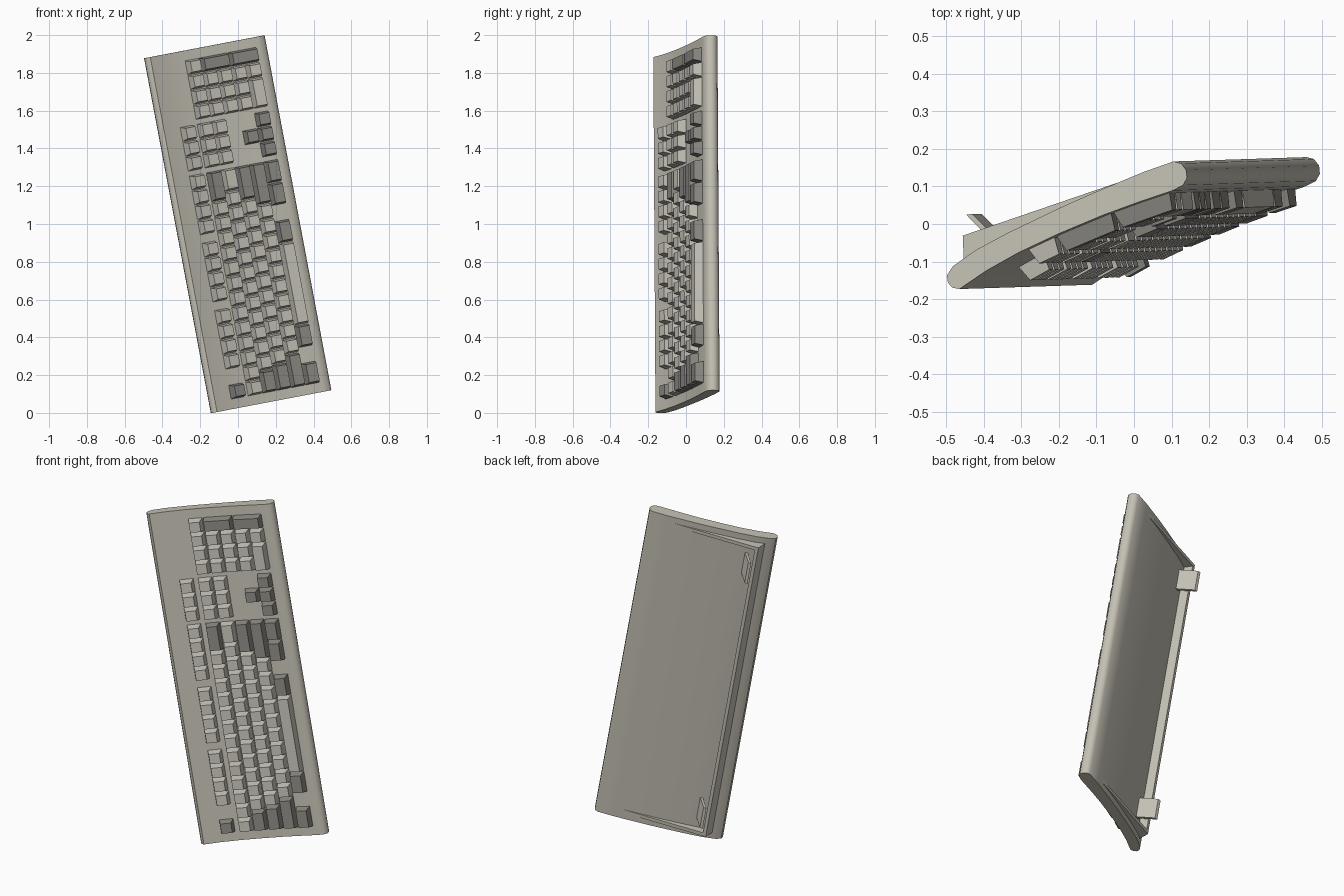
import bpy, bmesh, math
from mathutils import Matrix, Vector

if "Cube" in bpy.data.objects:
    bpy.data.objects.remove(bpy.data.objects["Cube"])

# Board frame: X runs along the board, Y toward the function row, Z out of the keys
U = Vector((-0.185, -0.006, 0.983)).normalized()
V = Vector((0.873, 0.457, 0.173))
V = (V - U * V.dot(U)).normalized()
N = U.cross(-V)
FRAME = Matrix((U, -V, N)).transposed().to_4x4()
FRAME.translation = (0, 0, 0.999)


def material(name, col):
    m = bpy.data.materials.new(name)
    m.diffuse_color = (*col, 1)
    m.use_nodes = True
    m.node_tree.nodes["Principled BSDF"].inputs["Base Color"].default_value = m.diffuse_color
    return m


CASE = material("case beige", (0.56, 0.535, 0.46))
LIGHT = material("light key", (0.58, 0.56, 0.49))
DARK = material("dark key", (0.27, 0.26, 0.235))


def finish(bm, name, mats):
    bmesh.ops.recalc_face_normals(bm, faces=bm.faces)
    me = bpy.data.meshes.new(name)
    bm.to_mesh(me)
    bm.free()
    me.transform(FRAME)
    ob = bpy.data.objects.new(name, me)
    bpy.context.collection.objects.link(ob)
    for m in mats:
        me.materials.append(m)
    return ob


def extrude(name, profile, x0, x1):
    """Extrude a (v, n) cross-section along the board."""
    bm = bmesh.new()
    a = [bm.verts.new((x0, -v, n)) for v, n in profile]
    b = [bm.verts.new((x1, -v, n)) for v, n in profile]
    bm.faces.new(a)
    bm.faces.new(b)
    for i in range(len(a)):
        j = (i + 1) % len(a)
        bm.faces.new((a[i], a[j], b[j], b[i]))
    return finish(bm, name, [CASE])


# Curved case with rounded long edges
FRONT = [(-.337, .015), (-.25, .005), (-.15, .002), (-.03, .007),
         (.1, .018), (.2, .031), (.297, .046)]
BACK = [(.328, .046), (.346, .034), (.354, .014), (.350, -.008), (.334, -.022),
        (.25, -.034), (.1, -.047), (0, -.053), (-.15, -.058), (-.25, -.057),
        (-.325, -.047), (-.350, -.033), (-.357, -.014), (-.352, .003)]
case = extrude("case", FRONT + BACK, -.956, .956)
bpy.ops.object.select_all(action='DESELECT')
case.select_set(True)
bpy.context.view_layer.objects.active = case
bpy.ops.object.shade_smooth_by_angle(angle=math.radians(40))

# Wedge-shaped rim around the recessed underside
extrude("rim_back_wall", [(-.30, -.045), (-.27, -.11), (-.252, -.107), (-.252, -.045)], -.92, .92)
WEDGE = [(-.30, -.045), (-.27, -.11), (.285, -.026), (.0, -.04)]
extrude("rim_left_wall", WEDGE, -.92, -.9)
extrude("rim_right_wall", WEDGE, .9, .92)

# Two folding feet
for side, name in ((-1, "left_foot"), (1, "right_foot")):
    extrude(name, [(-.215, -.055), (-.249, -.162), (-.233, -.155), (-.2, -.055)],
            side * .78 - .065, side * .78 + .065)

# Keys
P, PV = 0.0805, 0.083      # key pitch along and across the board
X0, V0 = -.906, -.238      # first key corner


def surface(v):
    for (v0, n0), (v1, n1) in zip(FRONT, FRONT[1:]):
        if v <= v1:
            return n0 + (n1 - n0) * (v - v0) / (v1 - v0)
    return FRONT[-1][1]


def row_v(r):
    return V0 + PV * (r + (0.25 if r > 0 else 0))


def add_key(bm, x, r, w=1, h=1, dark=False):
    """Tapered key at x (in key units) on row r, tilted to the case curve."""
    va = row_v(r)
    vb = va + h * PV
    na, nb = surface(va), surface(vb)
    cx, cv, cn = X0 + (x + w / 2) * P, (va + vb) / 2, (na + nb) / 2
    tilt = math.atan2(nb - na, vb - va)
    c, s = math.cos(tilt), math.sin(tilt)
    rings = []
    for margin, z in ((.002, -.006), (.012, .045)):
        hx, hv = w * P / 2 - margin, h * PV / 2 - margin
        ring = []
        for sx, sv in ((-1, -1), (1, -1), (1, 1), (-1, 1)):
            q = sv * hv
            ring.append(bm.verts.new((cx + sx * hx, -(cv + q * c - z * s), cn + q * s + z * c)))
        rings.append(ring)
    a, b = rings
    faces = [bm.faces.new(a[::-1]), bm.faces.new(b)]
    faces += [bm.faces.new((a[i], a[(i + 1) % 4], b[(i + 1) % 4], b[i])) for i in range(4)]
    for f in faces:
        f.material_index = int(dark)


# Function row
bm = bmesh.new()
add_key(bm, 0, 0, dark=True)
for start in (2, 6.5, 11):
    for i in range(4):
        add_key(bm, start + i, 0)
finish(bm, "function_keys", [LIGHT, DARK])

# Main block: row, first key (width, dark), count of single keys, last key
bm = bmesh.new()
for r, w0, d0, count, w1, d1 in ((1, 1, False, 12, 2, True), (2, 1.5, True, 12, 1.5, False),
                                 (3, 1.75, True, 11, 2.25, True), (4, 2.25, True, 10, 2.75, True)):
    add_key(bm, 0, r, w0, dark=d0)
    for i in range(count):
        add_key(bm, w0 + i, r)
    add_key(bm, w0 + count, r, w1, dark=d1)
for x in (0, 2.5, 9.5, 12, 13.5):
    add_key(bm, x, 5, 1.5, dark=True)
add_key(bm, 4, 5, 5.5)
finish(bm, "main_keys", [LIGHT, DARK])

# Navigation cluster and arrows
bm = bmesh.new()
for r in (0, 1, 2):
    for i in range(3):
        add_key(bm, 15.25 + i, r)
add_key(bm, 16.25, 4, dark=True)
for i in range(3):
    add_key(bm, 15.25 + i, 5, dark=True)
finish(bm, "navigation_keys", [LIGHT, DARK])

# Number pad
bm = bmesh.new()
for i in range(4):
    add_key(bm, 18.5 + i, 1)
for r in (2, 3, 4):
    for i in range(3):
        add_key(bm, 18.5 + i, r)
add_key(bm, 18.5, 5, 2)
add_key(bm, 20.5, 5)
add_key(bm, 21.5, 2, 1, 2, True)
add_key(bm, 21.5, 4, 1, 2, True)
finish(bm, "number_pad_keys", [LIGHT, DARK])
